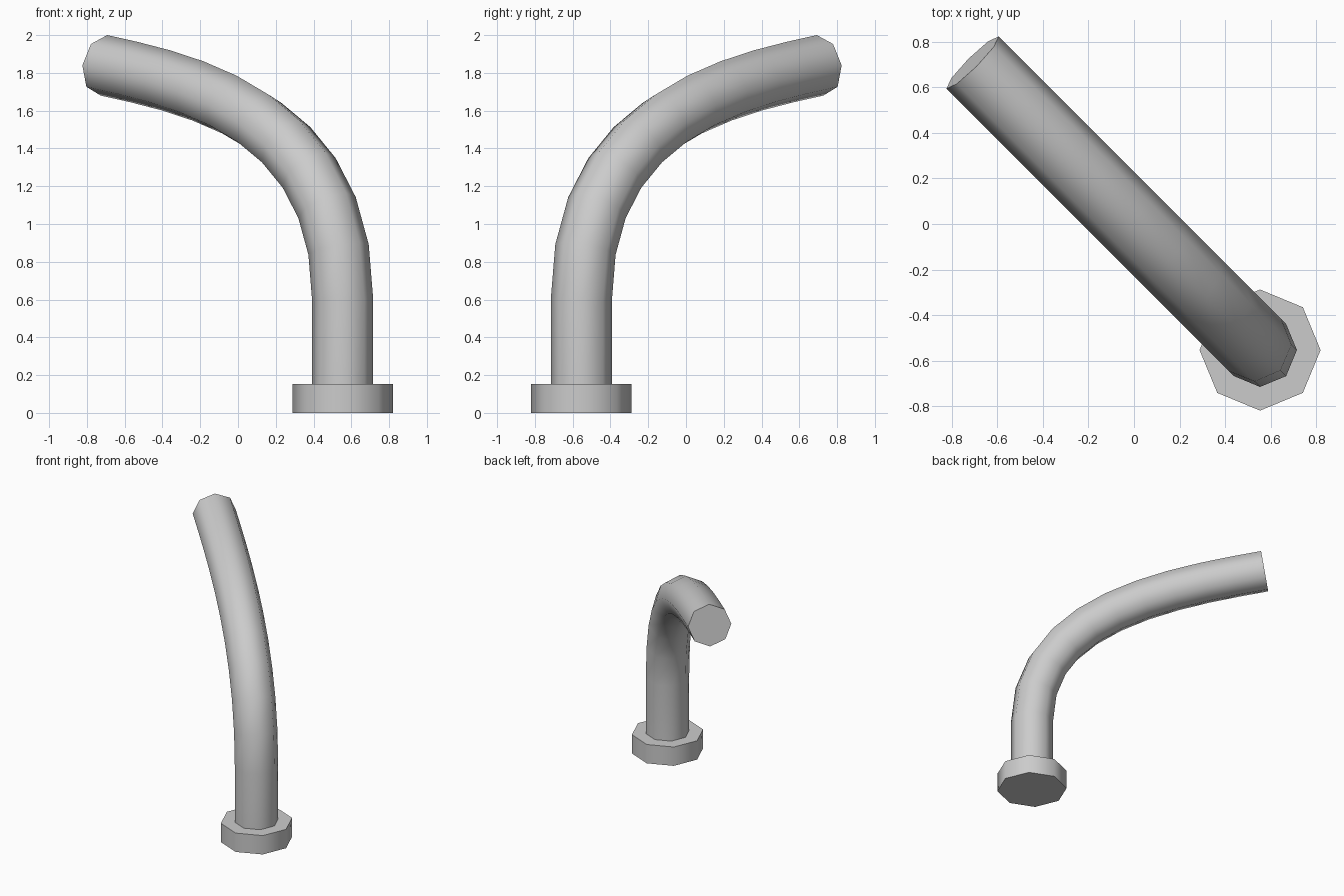
import bpy, bmesh, math
from mathutils import Vector

if "Cube" in bpy.data.objects:
    bpy.data.objects.remove(bpy.data.objects["Cube"])

SIDES = 8
BASE = Vector((0.554, -0.554, 0))
ALONG = Vector((-1, 1, 0)).normalized()   # horizontal direction of the bend
SIDE = Vector((1, 1, 0)).normalized()
UP = Vector((0, 0, 1))


def ring(bm, centre, tangent, radius):
    outer = SIDE.cross(tangent).normalized()
    return [bm.verts.new(centre + radius * (math.cos(a) * outer + math.sin(a) * SIDE))
            for a in (2 * math.pi * i / SIDES for i in range(SIDES))]


def sweep(name, stations, radius):
    bm = bmesh.new()
    rings = [ring(bm, c, t, radius) for c, t in stations]
    for a, b in zip(rings, rings[1:]):
        for i in range(SIDES):
            j = (i + 1) % SIDES
            bm.faces.new((a[i], a[j], b[j], b[i]))
    bm.faces.new(rings[0])
    bm.faces.new(rings[-1])
    bmesh.ops.recalc_face_normals(bm, faces=bm.faces)
    mesh = bpy.data.meshes.new(name)
    bm.to_mesh(mesh)
    bm.free()
    obj = bpy.data.objects.new(name, mesh)
    bpy.context.collection.objects.link(obj)
    bpy.ops.object.select_all(action='DESELECT')
    obj.select_set(True)
    bpy.context.view_layer.objects.active = obj
    bpy.ops.object.shade_smooth_by_angle(angle=math.radians(50))
    return obj


# Octagonal foot flange
sweep("base_flange", [(BASE, UP), (BASE + UP * 0.153, UP)], 0.266)

# Bent pipe: straight riser followed by a Bezier bend
ctrl = [BASE + ALONG * s + UP * z
        for s, z in ((0, 0.6), (0, 1.56), (1.07, 1.73), (1.787, 1.84))]
stations = [(BASE + UP * 0.1, UP)]
STEPS = 10
for k in range(STEPS + 1):
    t = k / STEPS
    u = 1 - t
    p0, p1, p2, p3 = ctrl
    pos = u**3 * p0 + 3 * u * u * t * p1 + 3 * u * t * t * p2 + t**3 * p3
    tan = u * u * (p1 - p0) + 2 * u * t * (p2 - p1) + t * t * (p3 - p2)
    stations.append((pos, tan.normalized()))
sweep("bent_pipe", stations, 0.162)
